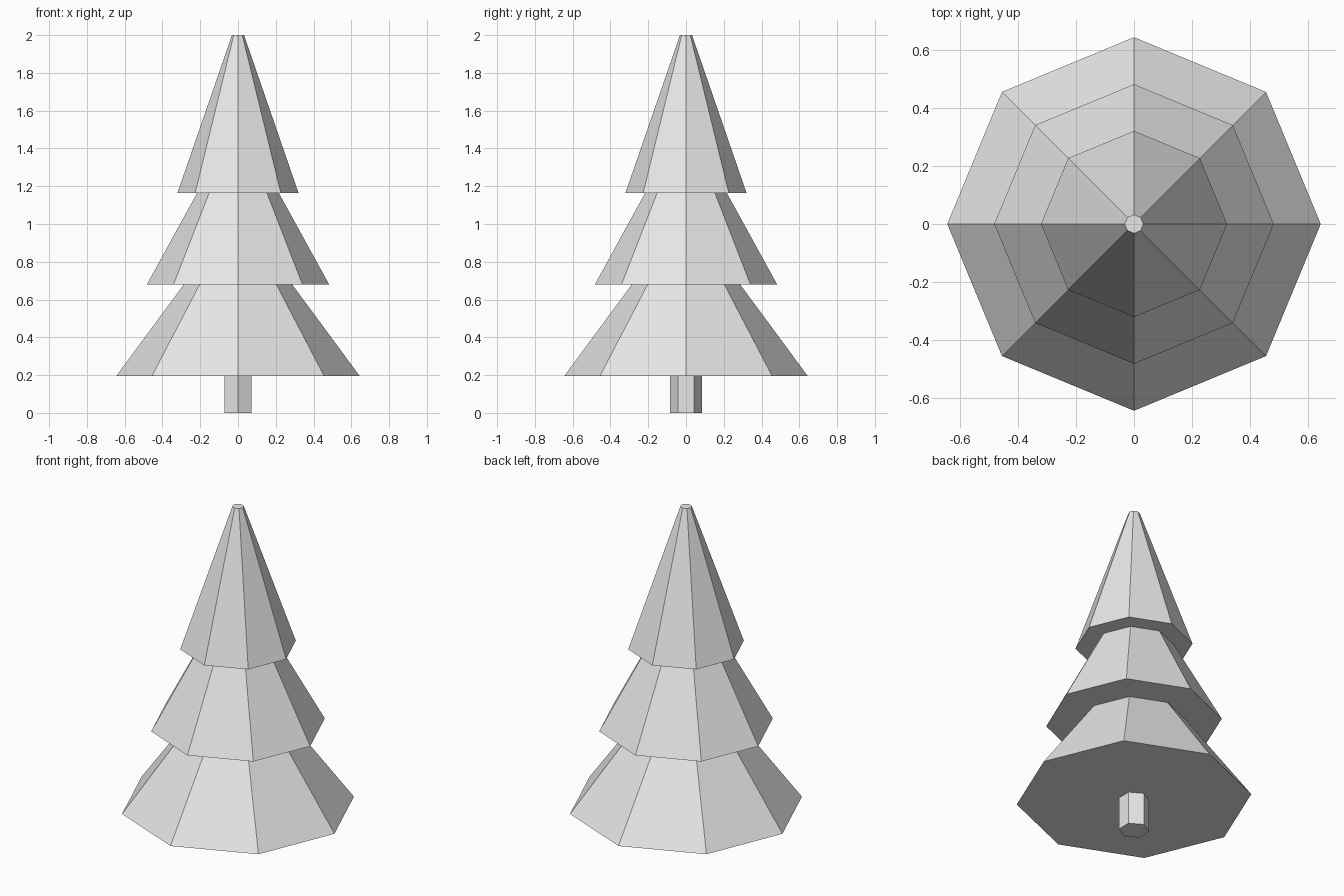
import bpy

cube = bpy.data.objects.get("Cube")
if cube:
    bpy.data.objects.remove(cube, do_unlink=True)

# One plain grey for the whole tree
grey = bpy.data.materials.new("light_grey")
grey.use_nodes = True
colour = (0.8, 0.8, 0.8, 1)
grey.diffuse_color = colour
grey.node_tree.nodes["Principled BSDF"].inputs["Base Color"].default_value = colour


def frustum(name, sides, bottom, top, bottom_radius, top_radius):
    """Flat-shaded, capped frustum standing on the z axis."""
    bpy.ops.mesh.primitive_cone_add(
        vertices=sides, radius1=bottom_radius, radius2=top_radius,
        depth=top - bottom, location=(0, 0, (bottom + top) / 2))
    obj = bpy.context.object
    obj.name = name
    obj.data.materials.append(grey)
    return obj


# Hexagonal trunk
frustum("trunk", 6, 0, 0.196, 0.084, 0.084)

# Three stacked octagonal tiers of foliage
frustum("lower_foliage", 8, 0.196, 0.681, 0.644, 0.286)
frustum("middle_foliage", 8, 0.681, 1.163, 0.482, 0.217)
frustum("upper_foliage", 8, 1.163, 2.0, 0.321, 0.032)
